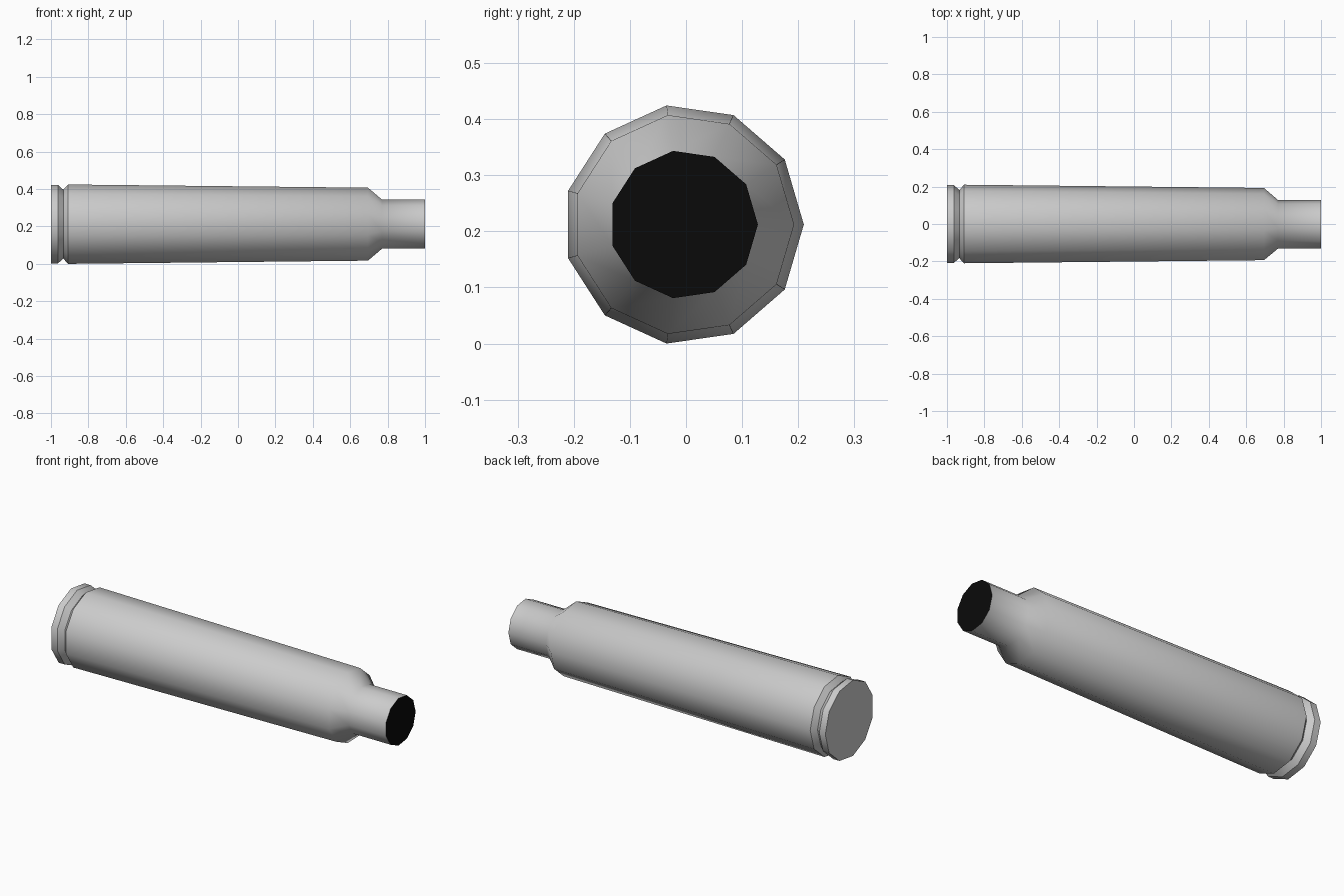
import bpy, bmesh, math

cube = bpy.data.objects.get("Cube")
if cube:
    bpy.data.objects.remove(cube, do_unlink=True)

SIDES = 11
CENTRE_Y, CENTRE_Z = -0.0043, 0.2121


def material(name, colour):
    mat = bpy.data.materials.new(name)
    mat.use_nodes = True
    mat.diffuse_color = colour
    mat.node_tree.nodes["Principled BSDF"].inputs["Base Color"].default_value = colour
    return mat


metal = material("grey metal", (0.6, 0.6, 0.6, 1))
black = material("black opening", (0.003, 0.003, 0.003, 1))

# Profile along x: position, radius, whether the ring is a hard crease
PROFILE = [
    (-1.0, 0.212, True), (-0.963, 0.212, True),     # rim
    (-0.934, 0.186, True), (-0.909, 0.2143, True),  # groove
    (0.695, 0.197, False), (0.77, 0.1325, False),   # tapered body, shoulder
    (1.0, 0.1325, True),                            # neck
]

bm = bmesh.new()
rings = []
for x, radius, crease in PROFILE:
    angles = [math.tau * i / SIDES for i in range(SIDES)]
    rings.append([bm.verts.new((x, radius * math.cos(a), radius * math.sin(a)))
                  for a in angles])

# Side walls
for a, b in zip(rings, rings[1:]):
    for i in range(SIDES):
        j = (i + 1) % SIDES
        bm.faces.new((a[i], a[j], b[j], b[i])).smooth = True

# Base plate and black mouth
bm.faces.new(rings[0])
bm.faces.new(rings[-1]).material_index = 1
bmesh.ops.recalc_face_normals(bm, faces=bm.faces)

# Hard creases around the rim, groove and mouth
for ring, (x, radius, crease) in zip(rings, PROFILE):
    for i in range(SIDES):
        bm.edges.get((ring[i], ring[(i + 1) % SIDES])).smooth = not crease

mesh = bpy.data.meshes.new("casing")
bm.to_mesh(mesh)
bm.free()
mesh.materials.append(metal)
mesh.materials.append(black)
casing = bpy.data.objects.new("casing", mesh)
casing.location = (0, CENTRE_Y, CENTRE_Z)
bpy.context.collection.objects.link(casing)
